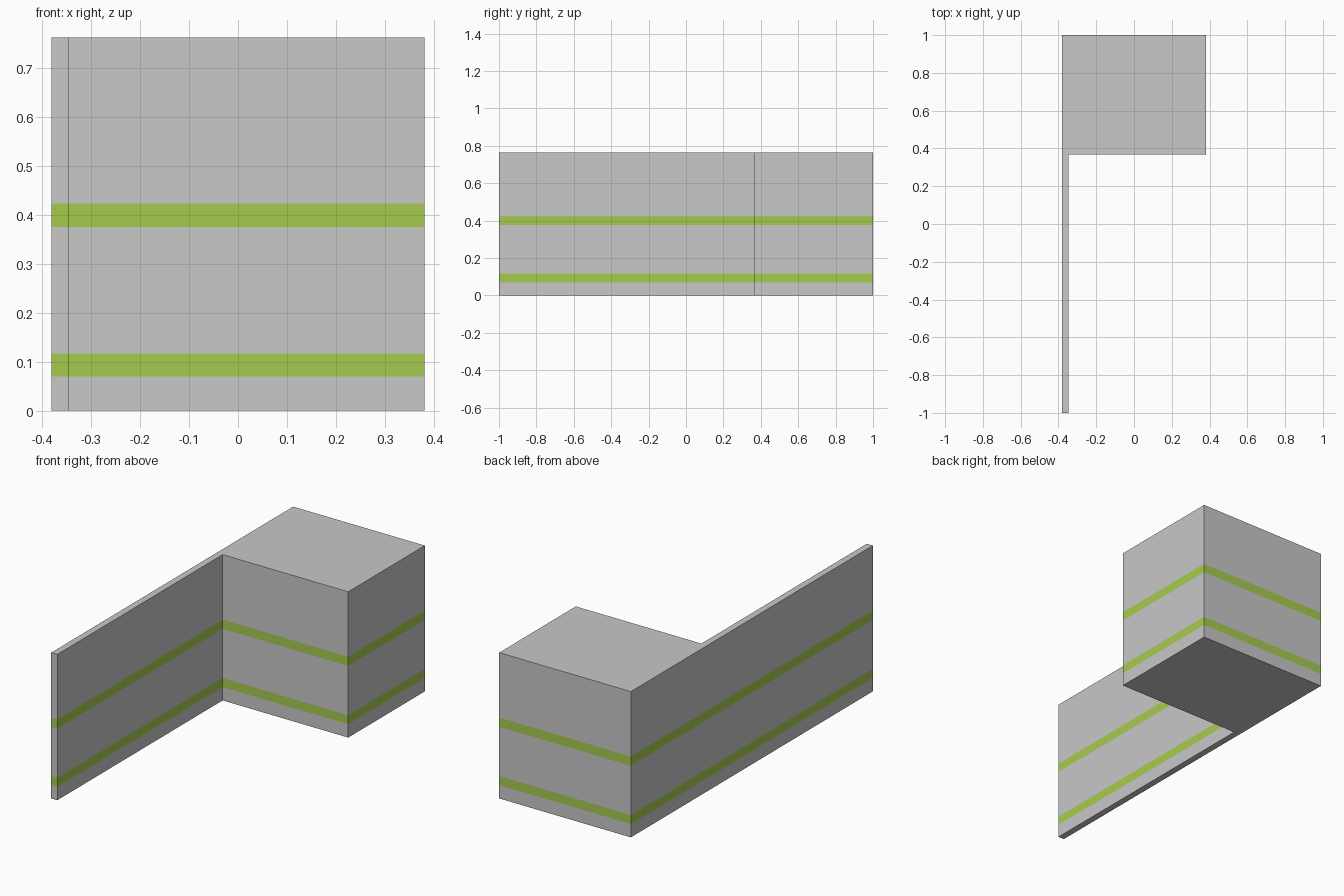
import bpy
import bmesh

if "Cube" in bpy.data.objects:
    bpy.data.objects.remove(bpy.data.objects["Cube"])

# L-shaped plan: long thin wall along the left, block at the back
X0, X1, XW = -0.381, 0.381, -0.346
PLAN = [(X0, -1), (XW, -1), (XW, 0.367), (X1, 0.367), (X1, 1), (X0, 1)]
HEIGHT = 0.763
STRIPES = [(0.070, 0.117), (0.375, 0.423)]


def material(name, color):
    mat = bpy.data.materials.new(name)
    mat.diffuse_color = (*color, 1)
    mat.use_nodes = True
    mat.node_tree.nodes["Principled BSDF"].inputs["Base Color"].default_value = mat.diffuse_color
    return mat


# Extruded plan
bm = bmesh.new()
base = bm.faces.new([bm.verts.new((x, y, 0)) for x, y in PLAN])
ext = bmesh.ops.extrude_face_region(bm, geom=[base], use_keep_orig=True)
top = [v for v in ext["geom"] if isinstance(v, bmesh.types.BMVert)]
bmesh.ops.translate(bm, verts=top, vec=(0, 0, HEIGHT))

# Cut the side faces at the stripe borders
for z in [z for band in STRIPES for z in band]:
    bmesh.ops.bisect_plane(bm, geom=bm.verts[:] + bm.edges[:] + bm.faces[:],
                           plane_co=(0, 0, z), plane_no=(0, 0, 1))
bmesh.ops.recalc_face_normals(bm, faces=bm.faces)

# Colour the stripes by height
for f in bm.faces:
    z = f.calc_center_median().z
    f.material_index = int(any(a < z < b for a, b in STRIPES))

mesh = bpy.data.meshes.new("striped_wall_block")
bm.to_mesh(mesh)
bm.free()
mesh.materials.append(material("light grey", (0.578, 0.578, 0.578)))
mesh.materials.append(material("lime green", (0.381, 0.597, 0.076)))
obj = bpy.data.objects.new("striped_wall_block", mesh)
bpy.context.collection.objects.link(obj)
